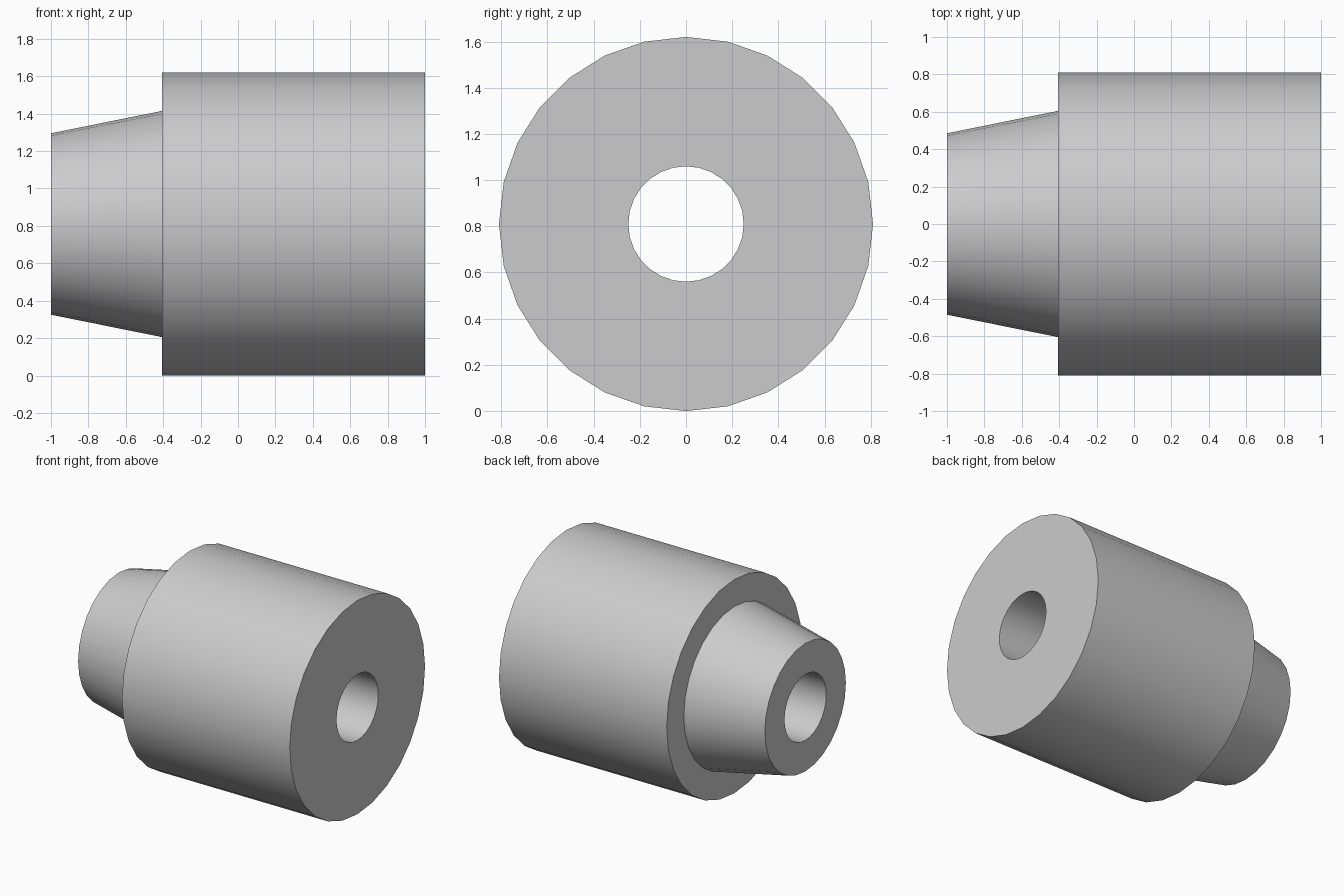
import bpy
import bmesh
from math import radians, tau
from mathutils import Vector

SIDES = 28
RADIUS = 0.81

if "Cube" in bpy.data.objects:
    bpy.data.objects.remove(bpy.data.objects["Cube"], do_unlink=True)

grey = bpy.data.materials.new("plain_grey")
grey.use_nodes = True
colour = (0.6, 0.6, 0.6, 1.0)
grey.diffuse_color = colour
grey.node_tree.nodes["Principled BSDF"].inputs["Base Color"].default_value = colour


def revolve(name, profile):
    """Turn a closed (x, radius) profile around the x axis."""
    bm = bmesh.new()
    points = [bm.verts.new((x, 0, r)) for x, r in profile]
    edges = [bm.edges.new((p, points[i - 1])) for i, p in enumerate(points)]
    bmesh.ops.spin(bm, geom=points + edges, cent=(0, 0, 0), axis=(1, 0, 0),
                   angle=tau, steps=SIDES, use_merge=True)
    bmesh.ops.remove_doubles(bm, verts=bm.verts[:], dist=0.0001)
    bmesh.ops.translate(bm, verts=bm.verts[:], vec=Vector((0, 0, RADIUS)))
    bmesh.ops.recalc_face_normals(bm, faces=bm.faces[:])
    mesh = bpy.data.meshes.new(name)
    bm.to_mesh(mesh)
    bm.free()
    mesh.materials.append(grey)
    obj = bpy.data.objects.new(name, mesh)
    bpy.context.collection.objects.link(obj)
    return obj


# Stepped bushing: tapered nose, wide barrel and a straight through bore
bushing = revolve("stepped_bushing", [
    (-1.0, 0.25), (-1.0, 0.485),
    (-0.405, 0.605), (-0.405, RADIUS),
    (1.0, RADIUS), (1.0, 0.25),
])

# Smooth round walls, crisp rims
bpy.ops.object.select_all(action='DESELECT')
bushing.select_set(True)
bpy.context.view_layer.objects.active = bushing
bpy.ops.object.shade_smooth_by_angle(angle=radians(30))
